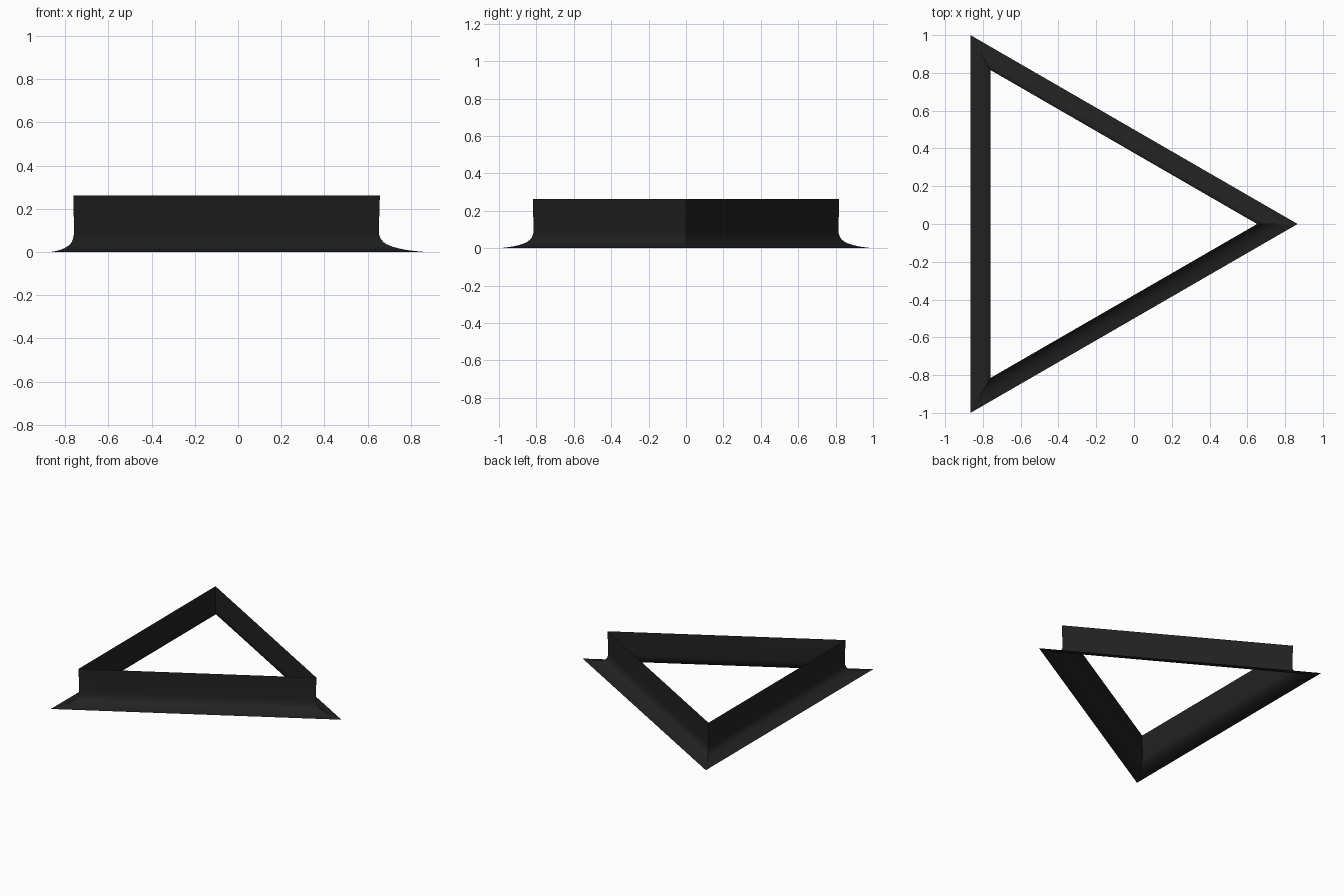
import bpy
import bmesh
from math import cos, sin, tau

cube = bpy.data.objects.get("Cube")
if cube:
    bpy.data.objects.remove(cube, do_unlink=True)

# One flat colour
charcoal = bpy.data.materials.new("charcoal")
charcoal.use_nodes = True
colour = (0.016, 0.016, 0.016, 1)
charcoal.diffuse_color = colour
charcoal.node_tree.nodes["Principled BSDF"].inputs["Base Color"].default_value = colour

# Flared skirt section: corner radius and height, from the outer rim up the wall
SECTION = [(1.155, 0), (1.11, 0.004), (1.07, 0.009), (1.035, 0.016),
           (1.005, 0.024), (0.98, 0.034), (0.962, 0.046), (0.95, 0.06),
           (0.943, 0.078), (0.941, 0.1), (0.946, 0.262)]
SIDES = 3
CENTRE_X = -0.289

# Triangular frame: the section repeated at each corner and bridged
bm = bmesh.new()
corners = []
for i in range(SIDES):
    a = tau * i / SIDES
    corners.append([bm.verts.new((CENTRE_X + r * cos(a), r * sin(a), z))
                    for r, z in SECTION])
for i in range(SIDES):
    here, after = corners[i], corners[(i + 1) % SIDES]
    for k in range(len(SECTION) - 1):
        face = bm.faces.new((here[k], after[k], after[k + 1], here[k + 1]))
        face.smooth = True

# Keep the mitred corners sharp
for corner in corners:
    for low, high in zip(corner, corner[1:]):
        bm.edges.get((low, high)).smooth = False

mesh = bpy.data.meshes.new("triangular_frame")
bm.to_mesh(mesh)
bm.free()
mesh.materials.append(charcoal)
frame = bpy.data.objects.new("triangular_frame", mesh)
bpy.context.collection.objects.link(frame)
